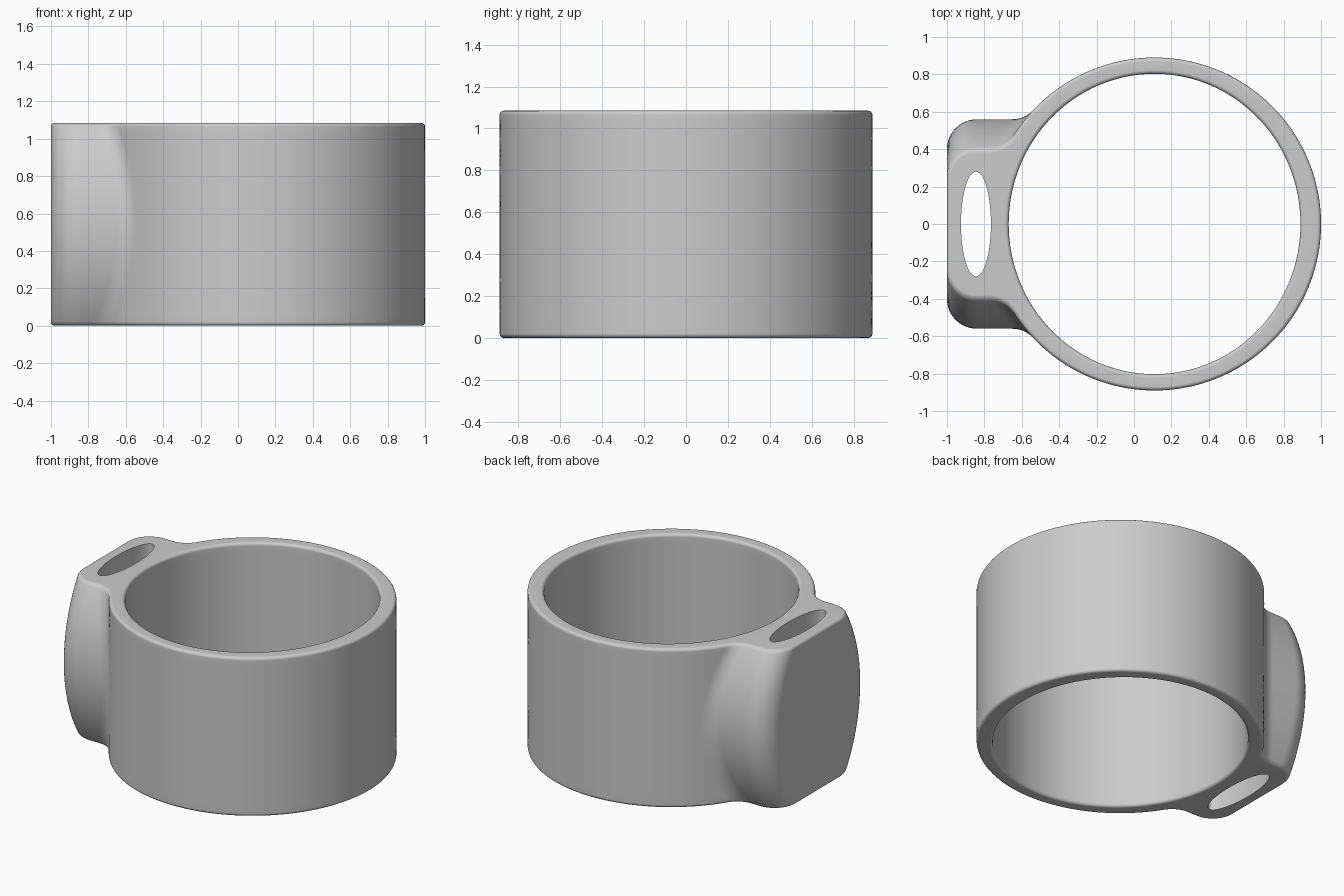
import bpy
import bmesh
from math import sin, cos, pi, sqrt, atan2
from mathutils import Vector

cube = bpy.data.objects.get("Cube")
if cube:
    bpy.data.objects.remove(cube)

HEIGHT = 1.085
RING_X, RING_R = 0.11, 0.89
BORE = (0.78, 0.803)
SLOT_X, SLOT = -0.845, (0.08, 0.28)
LUG_X, CORNER_R, FILLET_R = -1.0, 0.16, 0.15
LUG_END, LUG_BULGE = 0.40, 0.16
RIM = 0.02


def arc(cx, cy, r, start, end, steps):
    angles = [start + (end - start) * i / steps for i in range(steps + 1)]
    return [(cx + r * cos(a), cy + r * sin(a)) for a in angles]


def ellipse(cx, a, b, steps):
    return [(cx + a * cos(t), b * sin(t))
            for t in (2 * pi * i / steps for i in range(steps))]


def lug_half_width(z):
    # Lug sides bow outward along a circular arc
    half = HEIGHT / 2
    r = (half ** 2 + LUG_BULGE ** 2) / (2 * LUG_BULGE)
    return LUG_END + LUG_BULGE - r + sqrt(r * r - (z - half) ** 2)


def body_outline(z, inset):
    # Rounded lug corner, concave fillet, then the ring; mirrored in y
    w = lug_half_width(z)
    fy = w + FILLET_R
    fx = RING_X - sqrt((RING_R + FILLET_R) ** 2 - fy ** 2)
    meet = atan2(fy, fx - RING_X)
    half = arc(LUG_X + CORNER_R, w - CORNER_R, CORNER_R - inset, pi, pi / 2, 12)
    half += arc(fx, fy, FILLET_R + inset, -pi / 2, meet - pi, 10)
    half += arc(RING_X, 0, RING_R - inset, meet, 0, 64)[1:]
    return half + [(x, -y) for x, y in reversed(half[:-1])]


def bore_outline(z, inset):
    return ellipse(RING_X, BORE[0] + inset, BORE[1] + inset, 128)


def slot_outline(z, inset):
    return ellipse(SLOT_X, SLOT[0], SLOT[1], 64)


# Height levels with the matching inset that rounds the rims
rim = [(RIM * (1 - cos(t)), RIM * (1 - sin(t)))
       for t in (pi / 2 * i / 4 for i in range(5))]
levels = list(rim)
levels += [(RIM + (HEIGHT - 2 * RIM) * i / 28, 0) for i in range(1, 28)]
levels += [(HEIGHT - z, inset) for z, inset in reversed(rim)]

bm = bmesh.new()


def loft(outline):
    loops = [[bm.verts.new((x, y, z)) for x, y in outline(z, inset)]
             for z, inset in levels]
    for low, high in zip(loops, loops[1:]):
        for i in range(len(low)):
            bm.faces.new((low[i - 1], low[i], high[i], high[i - 1]))
    return loops[0], loops[-1]


# Outer wall, bore wall and strap slot wall
ends = [loft(f) for f in (body_outline, bore_outline, slot_outline)]

# Flat end faces spanning the three walls
for k, direction in ((0, -1), (1, 1)):
    edges = [bm.edges.get((pair[k][i - 1], pair[k][i]))
             for pair in ends for i in range(len(pair[k]))]
    bmesh.ops.triangle_fill(bm, edges=edges, use_beauty=True,
                            normal=Vector((0, 0, direction)))
bmesh.ops.recalc_face_normals(bm, faces=bm.faces[:])

mesh = bpy.data.meshes.new("slotted_ring")
bm.to_mesh(mesh)
bm.free()
ring = bpy.data.objects.new("slotted_ring", mesh)
bpy.context.collection.objects.link(ring)

# Plain grey finish
GREY = (0.6, 0.6, 0.6, 1)
mat = bpy.data.materials.new("plain_grey")
mat.use_nodes = True
mat.diffuse_color = GREY
for node in mat.node_tree.nodes:
    if node.type == 'BSDF_PRINCIPLED':
        node.inputs["Base Color"].default_value = GREY
mesh.materials.append(mat)

# Smooth walls, crisp slot edges
bpy.ops.object.select_all(action='DESELECT')
ring.select_set(True)
bpy.context.view_layer.objects.active = ring
bpy.ops.object.shade_smooth_by_angle(angle=pi / 6)
weighted = ring.modifiers.new("weighted_normals", 'WEIGHTED_NORMAL')
weighted.keep_sharp = True
